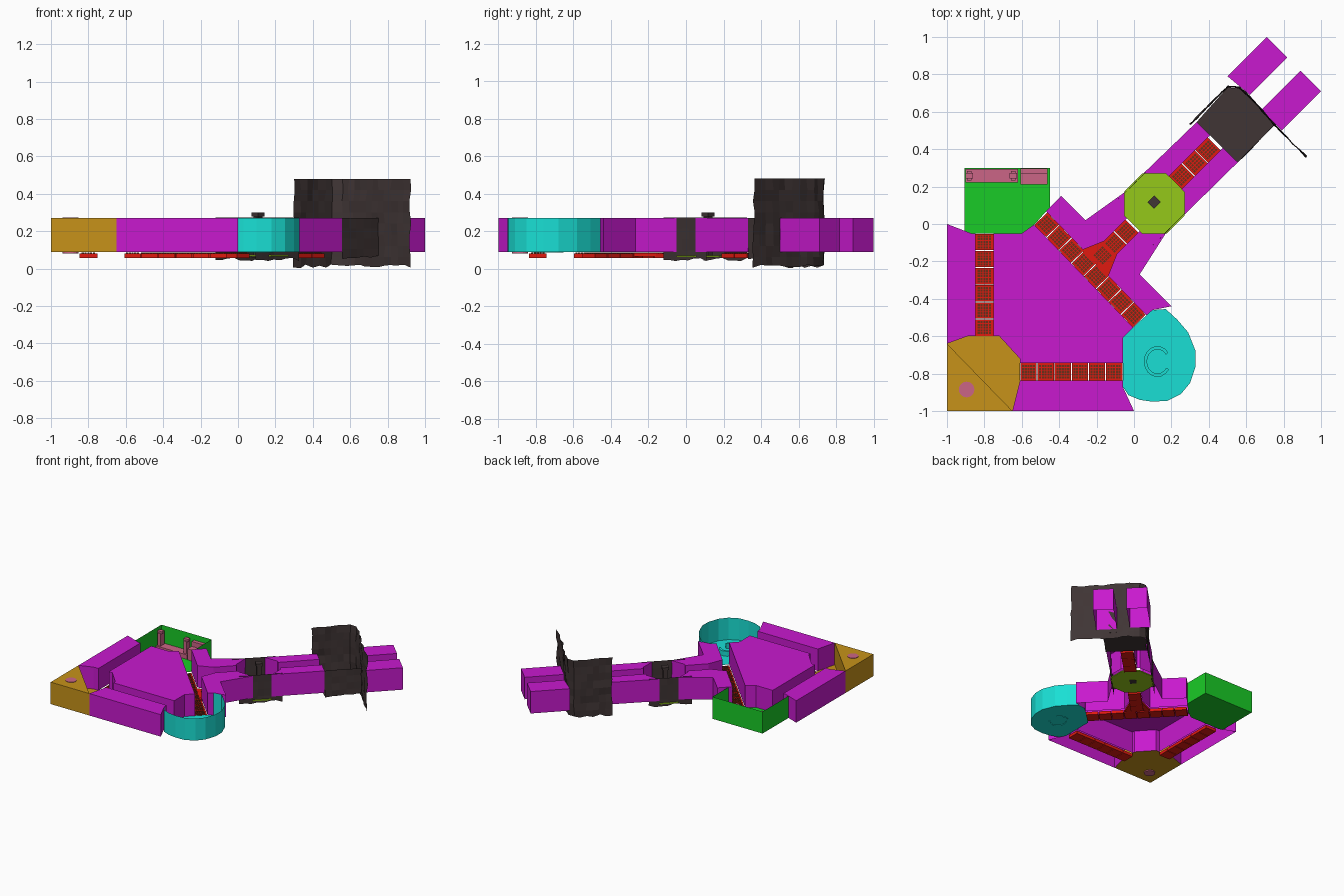
import bpy, bmesh, math, random
from mathutils import Vector, Matrix

if "Cube" in bpy.data.objects:
    bpy.data.objects.remove(bpy.data.objects["Cube"])

random.seed(4)
LOW, TOP = 0.09, 0.27


def mat(name, r, g, b):
    m = bpy.data.materials.new(name)
    m.diffuse_color = (r, g, b, 1)
    m.use_nodes = True
    m.node_tree.nodes["Principled BSDF"].inputs["Base Color"].default_value = m.diffuse_color
    return m


MAGENTA = mat("magenta", 0.58, 0.01, 0.62)
CYAN = mat("cyan", 0.01, 0.74, 0.66)
GREEN = mat("green", 0.01, 0.6, 0.02)
OCHRE = mat("ochre", 0.57, 0.29, 0.01)
LIME = mat("lime", 0.3, 0.58, 0.01)
PINK = mat("pink", 0.6, 0.13, 0.24)
ROCK = mat("rock", 0.05, 0.035, 0.035)
RED = mat("red", 0.75, 0.01, 0.005)
GRATE = mat("grate", 0.14, 0.03, 0.01)


def finish(bm, name, m):
    me = bpy.data.meshes.new(name)
    bm.to_mesh(me)
    bm.free()
    ob = bpy.data.objects.new(name, me)
    bpy.context.collection.objects.link(ob)
    if m:
        me.materials.append(m)
    return ob


def prism(name, pts, z0, z1, m):
    bm = bmesh.new()
    f = bm.faces.new([bm.verts.new((x, y, z0)) for x, y in pts])
    ext = bmesh.ops.extrude_face_region(bm, geom=[f])["geom"]
    for v in ext:
        if isinstance(v, bmesh.types.BMVert):
            v.co.z = z1
    bmesh.ops.recalc_face_normals(bm, faces=bm.faces)
    return finish(bm, name, m)


def sheet(bm, pts, z):
    bm.faces.new([bm.verts.new((x, y, z)) for x, y in pts])


def wall(bm, pts, z0, z1):
    lo = [bm.verts.new((x, y, z0)) for x, y in pts]
    hi = [bm.verts.new((x, y, z1)) for x, y in pts]
    for i in range(len(pts) - 1):
        bm.faces.new((lo[i], lo[i + 1], hi[i + 1], hi[i]))


def strip(a, b, half, extra=0.0):
    a, b = Vector(a), Vector(b)
    d = (b - a).normalized()
    n = Vector((-d.y, d.x)) * half
    a, b = a - d * extra, b + d * extra
    return [tuple(p) for p in (a - n, b - n, b + n, a + n)]


def box(bm, c, size, rot=0.0):
    bmesh.ops.create_cube(bm, size=1, matrix=Matrix.Translation(c)
                          @ Matrix.Rotation(rot, 4, 'Z') @ Matrix.Diagonal((*size, 1)))


def shell(name, pts, cutters=()):
    """Block with open underside and trenches cut through it."""
    ob = prism(name, pts, LOW, TOP, MAGENTA)
    tools = []
    for c in cutters:
        t = prism("cutter", c, 0, 0.5, None)
        t.hide_render = True
        mod = ob.modifiers.new("trench", 'BOOLEAN')
        mod.operation, mod.solver, mod.object = 'DIFFERENCE', 'EXACT', t
        tools.append(t)
    bpy.context.view_layer.update()
    me = bpy.data.meshes.new_from_object(
        ob.evaluated_get(bpy.context.evaluated_depsgraph_get()))
    ob.modifiers.clear()
    ob.data = me
    for t in tools:
        bpy.data.objects.remove(t)
    bm = bmesh.new()
    bm.from_mesh(me)
    bm.normal_update()
    bmesh.ops.delete(bm, geom=[f for f in bm.faces if f.normal.z < -0.9], context='FACES')
    bm.to_mesh(me)
    bm.free()


# trench runs: start, end, tile count
RUNS = [((-0.8, -0.6), (-0.8, -0.05), 6), ((-0.61, -0.79), (-0.06, -0.79), 6),
        ((-0.5, 0.03), (0.03, -0.52), 8), ((-0.2, -0.2), (-0.01, -0.01), 3),
        ((0.22, 0.22), (0.43, 0.43), 3)]
FLARE = [(-0.28, -0.14), (-0.14, -0.28), (-0.08, -0.13), (-0.13, -0.08)]

# main body, corridor and end prongs
main = [(-1, 0), (-1, -0.64), (-0.89, -0.6), (-0.72, -0.6), (-0.61, -0.72), (-0.61, -0.84),
        (-0.65, -1), (0, -1), (-0.06, -0.87), (-0.06, -0.61), (0.03, -0.52), (0.1, -0.46),
        (0.2, -0.44), (0.03, -0.27), (0.17, -0.05), (0.044, -0.05), (-0.05, 0.044),
        (-0.05, 0.17), (-0.26, 0.02), (-0.39, 0.15), (-0.45, 0.09), (-0.53, 0.0),
        (-0.6, -0.05), (-0.87, -0.05)]
shell("main_block", main, [strip(a, b, 0.048, 0.06) for a, b, n in RUNS[:4]] + [FLARE])
shell("corridor_block", [(0.17, 0.27), (0.27, 0.17), (0.27, 0.05), (0.555, 0.33),
                         (0.335, 0.545), (0.05, 0.27)], [strip(*RUNS[4][:2], 0.048, 0.1)])
shell("prong_left", [(0.5, 0.79), (0.62, 0.69), (0.82, 0.89), (0.71, 1.0)])
shell("prong_right", [(0.68, 0.61), (0.79, 0.5), (1.0, 0.71), (0.89, 0.82)])

# tiled trench floors
tiles, studs = bmesh.new(), bmesh.new()
for a, b, n in RUNS:
    a, b = Vector((*a, 0)), Vector((*b, 0))
    d = (b - a) / n
    u = d.normalized()
    w = Vector((-u.y, u.x, 0))
    ang, step = math.atan2(d.y, d.x), d.length
    for i in range(n):
        c = a + d * (i + 0.5)
        box(tiles, c + Vector((0, 0, 0.07)), (step * 0.95, 0.095, 0.024), ang)
        for j in range(-2, 3):
            for k in range(-2, 3):
                p = c + u * (j * step * 0.16) + w * (k * 0.015)
                box(studs, p + Vector((0, 0, 0.084)), (step * 0.12, 0.011, 0.006), ang)
finish(tiles, "trench_tiles", RED)
finish(studs, "trench_grating", GRATE)
prism("junction_floor", FLARE, 0.066, 0.083, RED)

# corner room with a capped corner
bm = bmesh.new()
corner = [(-1, -0.64), (-1, -1), (-0.65, -1)]
sheet(bm, main[1:7] + [(-1, -1)], LOW)
sheet(bm, corner, TOP)
wall(bm, corner + corner[:1], LOW, TOP)
finish(bm, "corner_room", OCHRE)
disc = [(-0.895 + 0.042 * math.cos(i * math.pi / 8), -0.885 + 0.042 * math.sin(i * math.pi / 8))
        for i in range(16)]
prism("corner_shaft", disc, 0.082, 0.273, PINK)

# square room
bm = bmesh.new()
sq = [(-0.45, 0.09), (-0.45, 0.3), (-0.905, 0.3), (-0.905, -0.04)]
sheet(bm, sq + [(-0.87, -0.05), (-0.6, -0.05), (-0.53, 0.0)], LOW)
wall(bm, sq, LOW, TOP)
finish(bm, "square_room", GREEN)

# furniture in the square room
bm = bmesh.new()
box(bm, (-0.76, 0.258, 0.11), (0.28, 0.072, 0.036))
for x in (-0.88, -0.645):
    box(bm, (x, 0.258, 0.17), (0.025, 0.05, 0.12))
    box(bm, (x, 0.258, 0.235), (0.04, 0.03, 0.02))
box(bm, (-0.535, 0.255, 0.14), (0.145, 0.085, 0.09))
box(bm, (-0.535, 0.282, 0.2), (0.145, 0.03, 0.05))
finish(bm, "room_furniture", PINK)

# round room
bm = bmesh.new()
arc = [(0.1, -0.46), (0.17, -0.455), (0.23, -0.51), (0.29, -0.58), (0.33, -0.68), (0.33, -0.76),
       (0.3, -0.85), (0.25, -0.91), (0.18, -0.945), (0.1, -0.95), (0.03, -0.94), (-0.03, -0.915),
       (-0.06, -0.87)]
sheet(bm, arc + [(-0.06, -0.61), (0.03, -0.52)], LOW)
wall(bm, arc, LOW, TOP)
finish(bm, "round_room", CYAN)

# broken ring in the round room
ring = [(0.125 + r * math.cos(t), -0.735 + r * 1.15 * math.sin(t))
        for r, rng in ((0.072, range(15)), (0.056, range(14, -1, -1)))
        for t in [math.radians(35 + i * 21) for i in rng]]
prism("floor_ring", ring, 0.086, 0.13, CYAN)

# octagonal room floor and pillar
octo = [(0.11 + 0.173 * math.cos(math.radians(22.5 + 45 * i)),
         0.11 + 0.173 * math.sin(math.radians(22.5 + 45 * i))) for i in range(8)]
prism("octagon_floor", octo, 0.064, 0.072, LIME)
bm = bmesh.new()
box(bm, (0.107, 0.117, 0.17), (0.034, 0.034, 0.22), math.pi / 4)
box(bm, (0.107, 0.117, 0.29), (0.05, 0.05, 0.022), math.pi / 4)
box(bm, (0.107, 0.117, 0.066), (0.05, 0.05, 0.012), math.pi / 4)
finish(bm, "octagon_pillar", ROCK)


def rock_wall(name, pts, z0, z1, step, rough, rows):
    """Vertical rock sheet along a path with uneven surface and lower edge."""
    path = []
    for p, q in zip(pts, pts[1:]):
        p, q = Vector(p), Vector(q)
        n = max(1, round((q - p).length / step))
        path += [p.lerp(q, i / n) for i in range(n)]
    path.append(Vector(pts[-1]))
    bm = bmesh.new()
    grid = []
    for p in path:
        col = []
        for r in range(rows + 1):
            z = z0 + (z1 - z0) * r / rows
            if r == 0:
                z += random.uniform(0, 0.02)
            jx, jy = (random.uniform(-rough, rough) for _ in "xy")
            col.append(bm.verts.new((p.x + jx, p.y + jy, z)))
        grid.append(col)
    for a, b in zip(grid, grid[1:]):
        for r in range(rows):
            bm.faces.new((a[r], b[r], b[r + 1], a[r + 1]))
    return finish(bm, name, ROCK)


# rock walls of the octagonal room
rock_wall("octagon_rock_left", [(-0.12, 0.095), (0.11, 0.325)], 0.04, 0.274, 0.05, 0.002, 4)
rock_wall("octagon_rock_right", [(0.095, -0.12), (0.325, 0.11)], 0.04, 0.274, 0.05, 0.002, 4)

# cave: tall curtain, low side wall and floor
rock_wall("cave_curtain", [(0.3, 0.53), (0.4, 0.635), (0.5, 0.735), (0.56, 0.73), (0.62, 0.68),
                           (0.75, 0.53), (0.92, 0.36)], 0.002, 0.48, 0.05, 0.006, 8)
rock_wall("cave_side_wall", [(0.555, 0.33), (0.75, 0.53)], 0.05, TOP, 0.06, 0.003, 4)
bm = bmesh.new()
sheet(bm, [(0.335, 0.545), (0.45, 0.43), (0.555, 0.33), (0.75, 0.53), (0.62, 0.68),
           (0.56, 0.725), (0.5, 0.73)], 0.062)
finish(bm, "cave_floor", ROCK)
